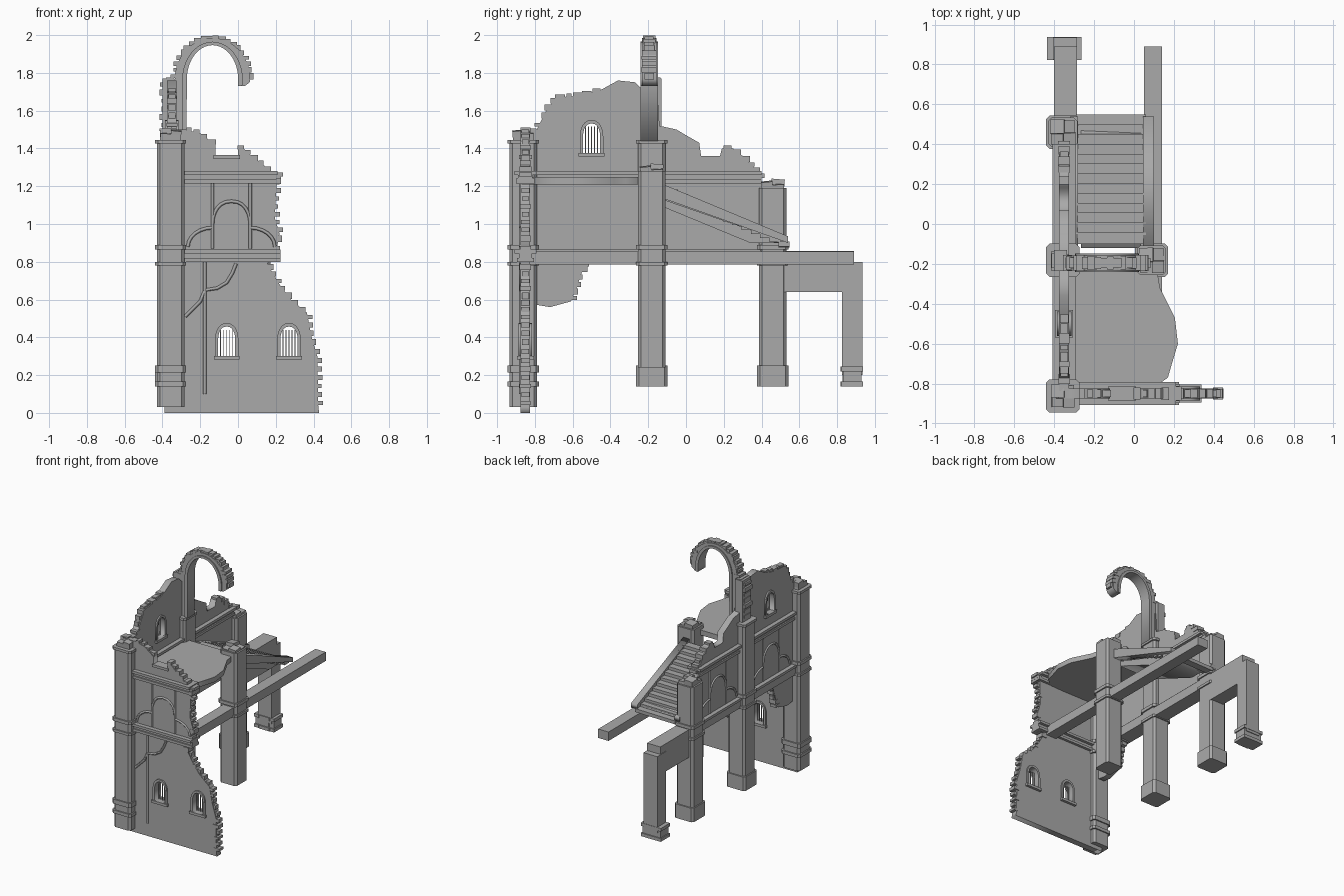
import bpy, bmesh, math, random
from mathutils import Matrix, Vector

if "Cube" in bpy.data.objects:
    bpy.data.objects.remove(bpy.data.objects["Cube"])

random.seed(4)
stone = bpy.data.materials.new("grey_stone")
stone.diffuse_color = (0.4, 0.4, 0.4, 1)
stone.use_nodes = True
stone.node_tree.nodes["Principled BSDF"].inputs["Base Color"].default_value = stone.diffuse_color

# Drawing planes: local (u, v, depth) to world
FLAT = Matrix.Identity(4)
FRONT = Matrix(((1, 0, 0, 0), (0, 0, -1, 0), (0, 1, 0, 0), (0, 0, 0, 1)))
SIDE = Matrix(((0, 0, 1, 0), (1, 0, 0, 0), (0, 1, 0, 0), (0, 0, 0, 1)))


def add(name, mesh):
    mesh.materials.clear()
    mesh.materials.append(stone)
    ob = bpy.data.objects.new(name, mesh)
    bpy.context.collection.objects.link(ob)
    return ob


def from_bm(name, bm):
    bmesh.ops.recalc_face_normals(bm, faces=bm.faces)
    me = bpy.data.meshes.new(name)
    bm.to_mesh(me)
    bm.free()
    return add(name, me)


def cube(bm, lo, hi, tilt=0.0):
    lo, hi = Vector(lo), Vector(hi)
    m = Matrix.Translation((lo + hi) / 2)
    if tilt:
        m = m @ Matrix.Rotation(tilt, 4, 'X') @ Matrix.Rotation(tilt, 4, 'Y')
    return bmesh.ops.create_cube(bm, size=1, matrix=m @ Matrix.Diagonal((*(hi - lo), 1)))


def box(name, lo, hi):
    bm = bmesh.new()
    cube(bm, lo, hi)
    return from_bm(name, bm)


def curve_mesh(name, loops, plane, depth, thick=0.0, rib=0.0, closed=True):
    """Filled plate with holes (thick) or a thin moulding (rib)."""
    cu = bpy.data.curves.new(name, 'CURVE')
    cu.dimensions = '2D' if thick else '3D'
    cu.fill_mode = 'BOTH' if thick else 'FULL'
    cu.extrude = thick / 2
    cu.bevel_depth = rib
    cu.bevel_resolution = 0
    for pts in loops:
        sp = cu.splines.new('POLY')
        sp.points.add(len(pts) - 1)
        for p, (u, v) in zip(sp.points, pts):
            p.co = (u, v, 0, 1)
        sp.use_cyclic_u = closed
    tmp = bpy.data.objects.new(name, cu)
    bpy.context.collection.objects.link(tmp)
    dg = bpy.context.evaluated_depsgraph_get()
    me = bpy.data.meshes.new_from_object(tmp.evaluated_get(dg))
    bpy.data.objects.remove(tmp)
    me.transform(plane @ Matrix.Translation((0, 0, depth)))
    return add(name, me)


def gothic(c, z, w, spring, h, n=6):
    """Pointed arch outline standing on z."""
    right = [(c + w * math.cos(t * math.pi / 2) ** 0.85, z + spring + (h - spring) * math.sin(t * math.pi / 2))
             for t in [i / n for i in range(n)]]
    left = [(2 * c - u, v) for u, v in reversed(right)]
    return [(c + w, z)] + right + [(c, z + h)] + left + [(c - w, z)]


def bricks(name, path, plane, depth, thick, step=0.045):
    """Loose brick ends along a broken edge."""
    bm = bmesh.new()
    for (u0, v0), (u1, v1) in zip(path, path[1:]):
        n = max(1, round(math.hypot(u1 - u0, v1 - v0) / step))
        for i in range(n):
            f = (i + 0.5) / n
            u, v = u0 + (u1 - u0) * f, v0 + (v1 - v0) * f
            a, b = random.uniform(.012, .026), random.uniform(.009, .017)
            t = thick * random.uniform(.3, .52)
            cube(bm, (u - a, v - b, depth - t), (u + a, v + b, depth + t))
    bm.transform(plane)
    return from_bm(name, bm)


def window(name, c, z, plane, depth):
    curve_mesh(name + "_frame", [gothic(c, z, .062, .1, .185), gothic(c, z + .012, .045, .09, .155)],
               plane, depth, .072)
    bm = bmesh.new()
    cube(bm, (c - .068, z - .008, depth - .045), (c + .068, z + .012, depth + .045))
    for i in range(-2, 3):
        cube(bm, (c + i * .016 - .002, z, depth - .002), (c + i * .016 + .002, z + .15, depth + .002))
    bm.transform(plane)
    from_bm(name + "_bars", bm)


def prism(bm, x, y, h, z0, z1, ch=.016):
    """Square column section with chamfered corners."""
    k = h - ch
    foot = [(h, -k), (h, k), (k, h), (-k, h), (-h, k), (-h, -k), (-k, -h), (k, -h)]
    f = bm.faces.new([bm.verts.new((x + a, y + b, z0)) for a, b in foot])
    ext = bmesh.ops.extrude_face_region(bm, geom=[f], use_keep_orig=True)
    for v in ext['geom']:
        if isinstance(v, bmesh.types.BMVert):
            v.co.z = z1


def pillar(name, x, y, z0, z1, rings, h=.073):
    bm = bmesh.new()
    prism(bm, x, y, h, z0, z1)
    for a, b in rings:
        prism(bm, x, y, h + .01, a, b)
    return from_bm(name, bm)


def rubble(name, x, y, z, r=.055):
    bm = bmesh.new()
    cube(bm, (x - r, y - r, z - .02), (x + r, y + r, z + .03), .06)
    cube(bm, (x - r, y - .01, z - .02), (x + .01, y + r, z + .055), -.08)
    cube(bm, (x, y - r, z - .02), (x + r, y, z + .045), .1)
    return from_bm(name, bm)


# Pillars
base = [(.14, .165), (.215, .25)]
collar = [(.78, .80), (.865, .89)]
cap = [(1.425, 1.445)]
PX = -.357
pillar("front_pillar", PX, -.862, .03, 1.44, base + collar + cap)
pillar("middle_pillar", PX, -.182, .14, 1.44, base + [(.14, .23)] + collar + cap)
pillar("rear_pillar", PX, .46, .14, 1.19, base + [(.14, .23)] + collar)
pillar("right_pillar", .088, -.182, .24, 1.28, collar)
rubble("front_pillar_rubble", PX, -.862, 1.45)
rubble("rear_pillar_rubble", PX, .46, 1.18, .06)
rubble("right_pillar_rubble", .088, -.182, 1.26, .06)
box("upper_pier", (-.4, -.235, 1.44), (-.335, -.13, 1.77))
bricks("upper_pier_bricks", [(-.39, 1.46), (-.39, 1.76), (-.33, 1.76)], FRONT, .185, .1)

# Front wall with two barred windows
edge = [(.425, .03), (.42, .3), (.39, .4), (.365, .53), (.28, .6), (.22, .68), (.155, .79), (.2, .84),
        (.22, .95), (.195, 1.03), (.205, 1.24), (.14, 1.31), (.07, 1.36), (.03, 1.4), (0, 1.41)]
sill_gap = [(0, 1.36), (-.12, 1.36), (-.12, 1.42), (-.2, 1.48), (-.28, 1.5), (-.39, 1.5)]
wins = [-.06, .27]
curve_mesh("front_wall", [[(-.39, 0), (.43, 0)] + edge + sill_gap]
           + [gothic(c, .3, .05, .09, .16) for c in wins], FRONT, .85, .05)
bricks("front_wall_bricks", edge, FRONT, .85, .06)
bricks("front_wall_top_bricks", sill_gap[2:5], FRONT, .85, .06)
box("front_sill", (-.13, -.885, 1.345), (.01, -.815, 1.365))
for c in wins:
    window("front_window", c, .29, FRONT, .85)

# Left wall, broken along top and bottom
ltop = [(.4, 1.24), (.36, 1.3), (.3, 1.36), (.25, 1.4), (.19, 1.4), (.18, 1.36), (.08, 1.36), (.07, 1.43),
        (0, 1.47), (-.05, 1.5), (-.14, 1.52), (-.15, 1.68), (-.24, 1.72), (-.27, 1.75), (-.36, 1.76),
        (-.45, 1.71), (-.55, 1.68), (-.69, 1.67), (-.74, 1.6), (-.79, 1.5), (-.84, 1.48)]
lbot = [(-.84, .58), (-.72, .56), (-.61, .59), (-.58, .66), (-.54, .78), (-.52, .8), (.42, .8)]
LX = -.35
curve_mesh("left_wall", [lbot + ltop, gothic(-.5, 1.375, .05, .09, .16)], SIDE, LX, .05)
bricks("left_wall_bricks", ltop[:5], SIDE, LX, .06)
bricks("left_wall_top_bricks", ltop[15:], SIDE, LX, .06)
bricks("left_wall_bottom_bricks", lbot[2:6], SIDE, LX, .06)
window("left_window", -.5, 1.365, SIDE, LX)

# Stepped horizontal mouldings
for z, x1 in ((.8, .225), (1.215, .21)):
    for pad, a, b in ((.045, 0, .02), (.035, .02, .045), (.058, .045, .065)):
        box("front_moulding", (-.3, -.85 - pad, z + a), (x1, -.85 + pad, z + b))
        box("left_moulding", (LX - pad, -.8, z + a), (LX + pad, .4, z + b))
bricks("moulding_broken_end", [(.215, 1.22), (.215, 1.27)], FRONT, .85, .1, .02)

# Gothic wall ribs on the outer faces
def tracery(name, c, plane, depth, s=1):
    arch = [(u, v) for u, v in gothic(c, .99, .1, .01, .13)][1:-1]
    half = [(c + .1 + .13 * math.sin(t), .88 + .1 * math.cos(t)) for t in [i * math.pi / 12 for i in range(7)]]
    mirror = [(2 * c - u, v) for u, v in half]
    posts = [[(c + d, .87), (c + d, 1.22)] for d in (-.1, .1)]
    curve_mesh(name, [arch, half, mirror] + posts, plane, depth, rib=.009, closed=False)


tracery("front_ribs", -.035, FRONT, .876)
tracery("left_ribs_front_bay", -.52, SIDE, LX - .026)
tracery("left_ribs_rear_bay", .14, SIDE, LX - .026)
curve_mesh("lower_ribs", [[(-.175, .1), (-.175, .8)],
           [(-.01, .79), (-.03, .74), (-.06, .69), (-.11, .66), (-.175, .65), (-.2, .59), (-.28, .51)]],
           FRONT, .876, rib=.009, closed=False)

# Upper floor with a broken edge
floor_edge = [(.1, -.82), (.17, -.77), (.19, -.7), (.22, -.6), (.205, -.47), (.16, -.38), (.13, -.32), (.11, -.2)]
curve_mesh("upper_floor", [[(-.34, -.84)] + floor_edge + [(-.34, -.2)]], FLAT, 1.23, .04)

# Long beams
box("right_beam", (.05, -.84, .785), (.14, .89, .855))
box("left_beam", (-.4, -.82, .785), (-.285, .89, .858))

# Rear post and lintel
box("rear_post", (-.405, .825, .2), (-.285, .935, .8))
box("rear_lintel", (-.4, .5, .64), (-.285, .83, .8))
pillar("rear_post_base", PX + .01, .878, .14, .235, [(.14, .165), (.22, .245)], .05)
bm = bmesh.new()
for lo, hi, p in ((.14, .165, .012), (.165, .22, .004), (.22, .245, .012)):
    cube(bm, (-.425 - p, .835 - p, lo), (-.275 + p, .925 + p, hi))
from_bm("rear_post_foot", bm)

# Broken arch with projecting bricks
def arc(a, h, z, t0, t1, n=20):
    return [(-.135 + a * math.cos(t), z + h * math.sin(t))
            for t in [t0 + (t1 - t0) * i / n for i in range(n + 1)]]


outer = arc(.2, .22, 1.765, 0, math.pi)
curve_mesh("broken_arch", [[(.035, 1.73), (.062, 1.75)] + outer + [(-.335, 1.44), (-.275, 1.44)]
           + arc(.138, .185, 1.765, math.pi, 0) + [(.003, 1.73)]], FRONT, .195, .075)
inner = arc(.16, .2, 1.765, 0, math.pi)
curve_mesh("arch_rim", [[(.022, 1.73)] + inner + [(-.295, 1.44), (-.272, 1.44)]
           + arc(.136, .182, 1.765, math.pi, 0) + [(.001, 1.73)]], FRONT, .195, .092)
bricks("arch_bricks", outer, FRONT, .195, .08, .06)

# Stairs running down to the back
bm = bmesh.new()
N = 13
for i in range(N):
    y = -.1 + .64 * i / N
    z = 1.19 - .3 * i / N
    cube(bm, (-.29, y, z - .035), (.06, y + .058, z - .008), random.uniform(-.015, .015))
from_bm("stair_treads", bm)
for x0, x1 in ((-.32, -.28), (.045, .1)):
    curve_mesh("stair_stringer", [[(-.12, 1.135), (.54, .9), (.54, .935), (-.12, 1.21)]],
               SIDE, (x0 + x1) / 2, x1 - x0)
curve_mesh("stair_underside", [[(-.12, 1.09), (.34, .9), (.5, .9), (.5, .915), (-.12, 1.13)]], SIDE, -.115, .3)
